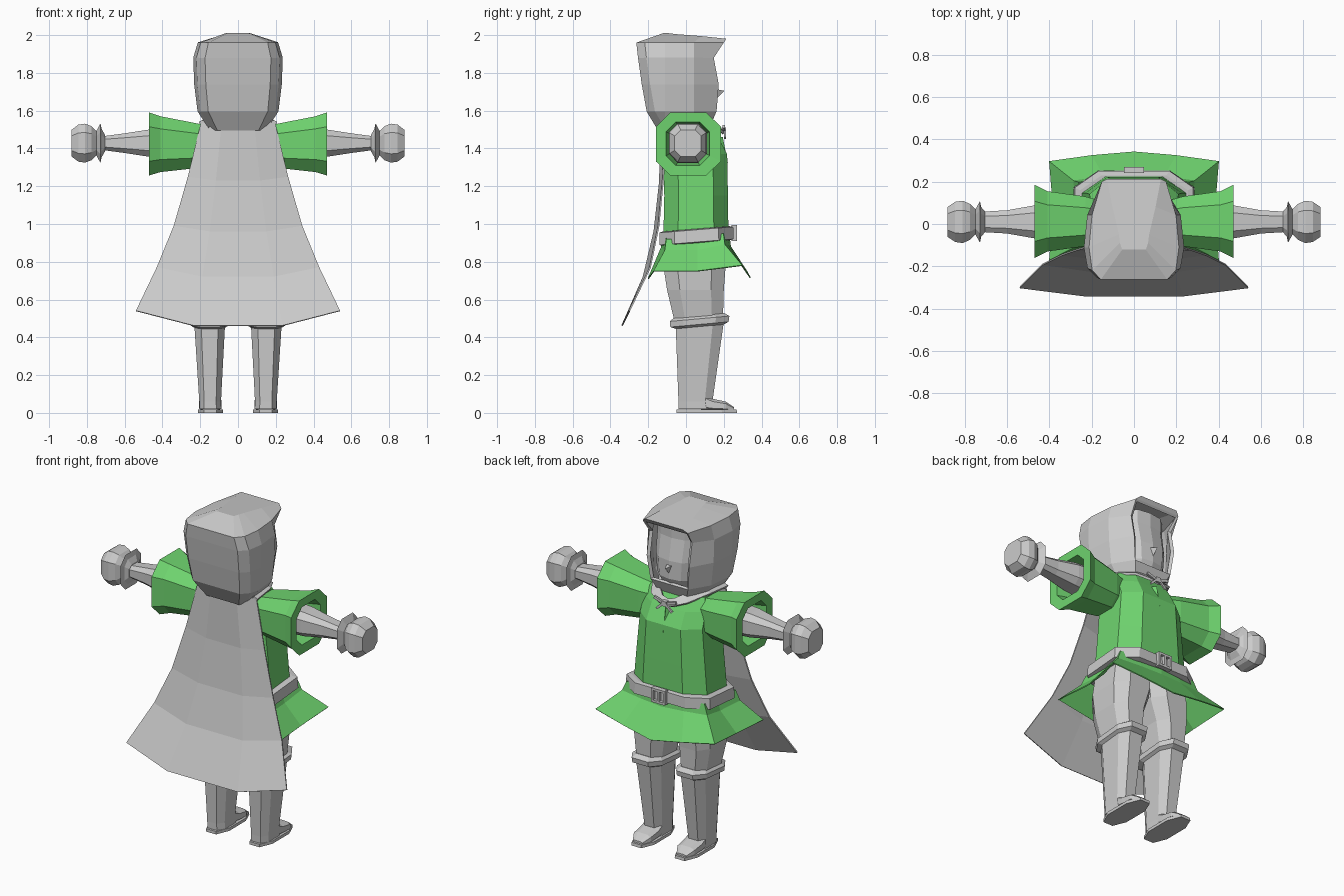
import bpy, bmesh
from mathutils import Vector

if "Cube" in bpy.data.objects:
    bpy.data.objects.remove(bpy.data.objects["Cube"])

green = bpy.data.materials.new("tunic_green")
green.diffuse_color = (0.16, 0.66, 0.16, 1)
green.use_nodes = True
green.node_tree.nodes["Principled BSDF"].inputs["Base Color"].default_value = green.diffuse_color


def make(name, verts, faces, mat=None, mirror=False, thick=0):
    bm = bmesh.new()
    vs = [bm.verts.new(v) for v in verts]
    for f in faces:
        bm.faces.new([vs[i] for i in f])
    bmesh.ops.recalc_face_normals(bm, faces=bm.faces)
    me = bpy.data.meshes.new(name)
    bm.to_mesh(me)
    bm.free()
    ob = bpy.data.objects.new(name, me)
    bpy.context.collection.objects.link(ob)
    if mat:
        me.materials.append(mat)
    if thick:
        m = ob.modifiers.new("thickness", 'SOLIDIFY')
        m.thickness = thick
        m.offset = 0
    if mirror:
        ob.modifiers.new("mirror", 'MIRROR')
    return ob


def loft(name, rings, caps=(True, True), skip=None, **kw):
    """Skin closed rings; skip(i, j) leaves out a quad."""
    n = len(rings[0])
    verts = [p for r in rings for p in r]
    faces = []
    for i in range(len(rings) - 1):
        for j in range(n):
            if skip and skip(i, j):
                continue
            k = (j + 1) % n
            faces.append((i*n + j, i*n + k, (i+1)*n + k, (i+1)*n + j))
    if caps[0]:
        faces.append(tuple(range(n)))
    if caps[1]:
        faces.append(tuple(range(len(verts) - n, len(verts))))
    return make(name, verts, faces, **kw)


def octa(axis, t, a0, a1, b0, b1, c=0.55, tilt=0):
    """Octagonal ring at t along an axis, spanning a0..a1 and b0..b1."""
    unit = [(1, c), (c, 1), (-c, 1), (-1, c), (-1, -c), (-c, -1), (c, -1), (1, -c)]
    out = []
    for u, v in unit:
        a = (a0 + a1) / 2 + u * (a1 - a0) / 2
        b = (b0 + b1) / 2 + v * (b1 - b0) / 2
        out.append({'x': (t, a, b), 'y': (a, t, b), 'z': (a, b, t + tilt * b)}[axis])
    return out


def stack(axis, rows, **kw):
    return [octa(axis, *r, **kw) for r in rows]


def sym(half):
    """Complete a ring from its +x half, listed face side to back."""
    return half + [(-x, y, z) for x, y, z in reversed(half) if x > 1e-6]


def box(name, c, s, rot=0, mat=None):
    bpy.ops.mesh.primitive_cube_add(size=1, location=c, rotation=(0, rot, 0))
    ob = bpy.context.object
    ob.name = name
    ob.scale = s
    return ob


# hood: width, back y, face-side y, height, front width
hood = []
for w, yb, yf, z, fw in [(.14, -.14, .11, 1.50, .08), (.205, -.20, .155, 1.60, .12),
                         (.222, -.225, .168, 1.74, .135), (.227, -.245, .142, 1.88, .135),
                         (.205, -.255, .195, 1.955, .145)]:
    hood.append(sym([(fw, yf, z), (w * .93, .04, z), (w, -.11, z),
                     (w * .93, yb + .04, z), (w * .75, yb, z)]))
hood.append(sym([(.125, .205, 1.975), (.10, .08, 1.985), (.07, -.05, 1.995),
                 (.065, -.09, 2.0), (.055, -.12, 2.0)]))
loft("hood", hood, caps=(False, True), skip=lambda i, j: j == 9 and 0 < i < 4, thick=.02)

# face inside the hood, with a nose
head = []
for w, yf, z in [(.08, .09, 1.47), (.085, .135, 1.56), (.12, .165, 1.63), (.13, .165, 1.74),
                 (.135, .14, 1.87), (.135, .14, 1.95)]:
    head.append(sym([(0, yf, z), (w * .6, yf - .012, z), (w, yf - .06, z),
                     (w, -.08, z), (0, -.1, z)]))
loft("head", head)
make("nose", [(-.02, .155, 1.715), (.02, .155, 1.715), (0, .202, 1.705), (0, .155, 1.655)],
     [(0, 1, 2), (1, 3, 2), (3, 0, 2), (0, 3, 1)])

# tunic body
loft("tunic_body", stack('z', [(.92, -.25, .25, -.12, .225), (1.15, -.23, .23, -.115, .222),
                               (1.37, -.21, .21, -.12, .218), (1.46, -.205, .205, -.12, .17),
                               (1.53, -.18, .18, -.11, .13), (1.55, -.10, .10, -.09, .11)]),
     mat=green)
make("neck_slit", [(-.018, .17, 1.46), (.018, .17, 1.46), (0, .195, 1.46), (0, .222, 1.32)],
     [(0, 2, 3), (2, 1, 3), (0, 1, 2), (0, 3, 1)], mat=green)

# flared skirt, open below
skirt = []
for w, yb, yf, zm, zc in [(.26, -.12, .225, .96, .95), (.285, -.13, .235, .88, .89), (.40, -.20, .34, .715, .78)]:
    skirt.append(sym([(0, yf, zm), (w * .5, yf * .95, (zm + zc) / 2), (w, yf * .87, zc),
                      (w * .95, .06, zc - .03), (w, yb * .85, zc - .03), (0, yb, zm - .005)]))
loft("tunic_skirt", skirt, caps=(False, False), mat=green, thick=.006)

# belt and buckle
loft("belt", stack('z', [(.895, -.262, .262, -.125, .23), (.90, -.285, .285, -.14, .252),
                         (.965, -.28, .28, -.14, .25), (.97, -.255, .255, -.125, .23)],
                   c=.6, tilt=.08))
for sx in (-1, 1):
    box("buckle_side", (sx * .04, .255, .953), (.014, .03, .085))
    box("buckle_bar", (0, .255, .953 + sx * .036), (.08, .03, .014))
box("buckle_prong", (0, .258, .953), (.014, .024, .07))

# sleeves with hollow ends
loft("sleeve", stack('x', [(.16, -.09, .11, 1.31, 1.52), (.23, -.105, .13, 1.295, 1.535),
                           (.41, -.13, .155, 1.275, 1.57), (.47, -.16, .185, 1.257, 1.59),
                           (.468, -.105, .125, 1.31, 1.54), (.36, -.085, .105, 1.33, 1.52)]),
     mat=green, mirror=True)

# arms, glove cuffs and fists
def limb(x, h, d, y=.01, z=1.428):
    return (x, y - d, y + d, z - h, z + h)

loft("arm", stack('x', [limb(.33, .08, .085), limb(.47, .072, .078), limb(.60, .052, .055),
                        limb(.72, .036, .048)]), mirror=True)
loft("glove_cuff", stack('x', [limb(.705, .045, .05), limb(.722, .075, .07),
                               limb(.728, .105, .098), limb(.755, .055, .05)]), mirror=True)
loft("fist", stack('x', [limb(.745, .06, .055), limb(.775, .09, .085), limb(.81, .103, .10),
                         limb(.845, .098, .095), limb(.882, .07, .07)]), mirror=True)

# legs and boots
loft("thigh", stack('z', [(.48, .07, .23, -.06, .195), (.65, .05, .255, -.10, .20),
                          (.78, .005, .26, -.12, .21), (.92, 0, .24, -.11, .20)]), mirror=True)
loft("boot_cuff", stack('z', [(.45, .07, .23, -.055, .2), (.462, .052, .248, -.083, .225),
                              (.492, .05, .25, -.086, .23), (.512, .075, .225, -.06, .2)],
                        tilt=.09), mirror=True)
loft("boot_shaft", stack('z', [(.02, .088, .205, -.04, .15), (.06, .09, .205, -.04, .14),
                               (.48, .068, .232, -.055, .2)]), mirror=True)
loft("boot_toe", stack('y', [(.08, .09, .203, .01, .11), (.14, .088, .206, .01, .075),
                             (.21, .09, .204, .01, .06), (.255, .115, .18, .01, .03)]), mirror=True)
loft("boot_sole", stack('z', [(0, .08, .212, -.05, .27), (.018, .08, .212, -.05, .268)],
                        c=.5), mirror=True)


def sheet(name, rows, **kw):
    n = len(rows[0])
    faces = [(i*n + j, i*n + j + 1, (i+1)*n + j + 1, (i+1)*n + j)
             for i in range(len(rows) - 1) for j in range(n - 1)]
    return make(name, [p for r in rows for p in r], faces, **kw)

# cape: edge half width, edge y and z, middle y and z
cape = []
for w, ye, ze, ym, zm in [(.195, -.10, 1.54, -.135, 1.54), (.265, -.12, 1.25, -.138, 1.23),
                          (.34, -.145, .99, -.168, .96), (.43, -.19, .77, -.225, .72),
                          (.54, -.30, .54, -.338, .462)]:
    cape.append([(-w, ye, ze), (-w * .44, ym, zm), (w * .44, ym, zm), (w, ye, ze)])
sheet("cape", cape, thick=.008)

# cape collar strap around the neck, tied in front
outer = [(.205, -.11, 1.535), (.19, .04, 1.54), (.12, .16, 1.51), (.05, .195, 1.487), (0, .20, 1.478)]
inner = [(.13, -.11, 1.565), (.125, .04, 1.57), (.085, .125, 1.545), (.04, .165, 1.52), (0, .17, 1.51)]
sheet("collar_strap", [outer, inner], mirror=True, thick=.014)
box("knot", (0, .2, 1.495), (.03, .025, .03))
for sx in (-1, 1):
    box("knot_loop", (sx * .04, .2, 1.505), (.07, .012, .016), sx * -.3)
    box("knot_tail", (sx * .03, .207, 1.475), (.06, .01, .014), sx * .75)
